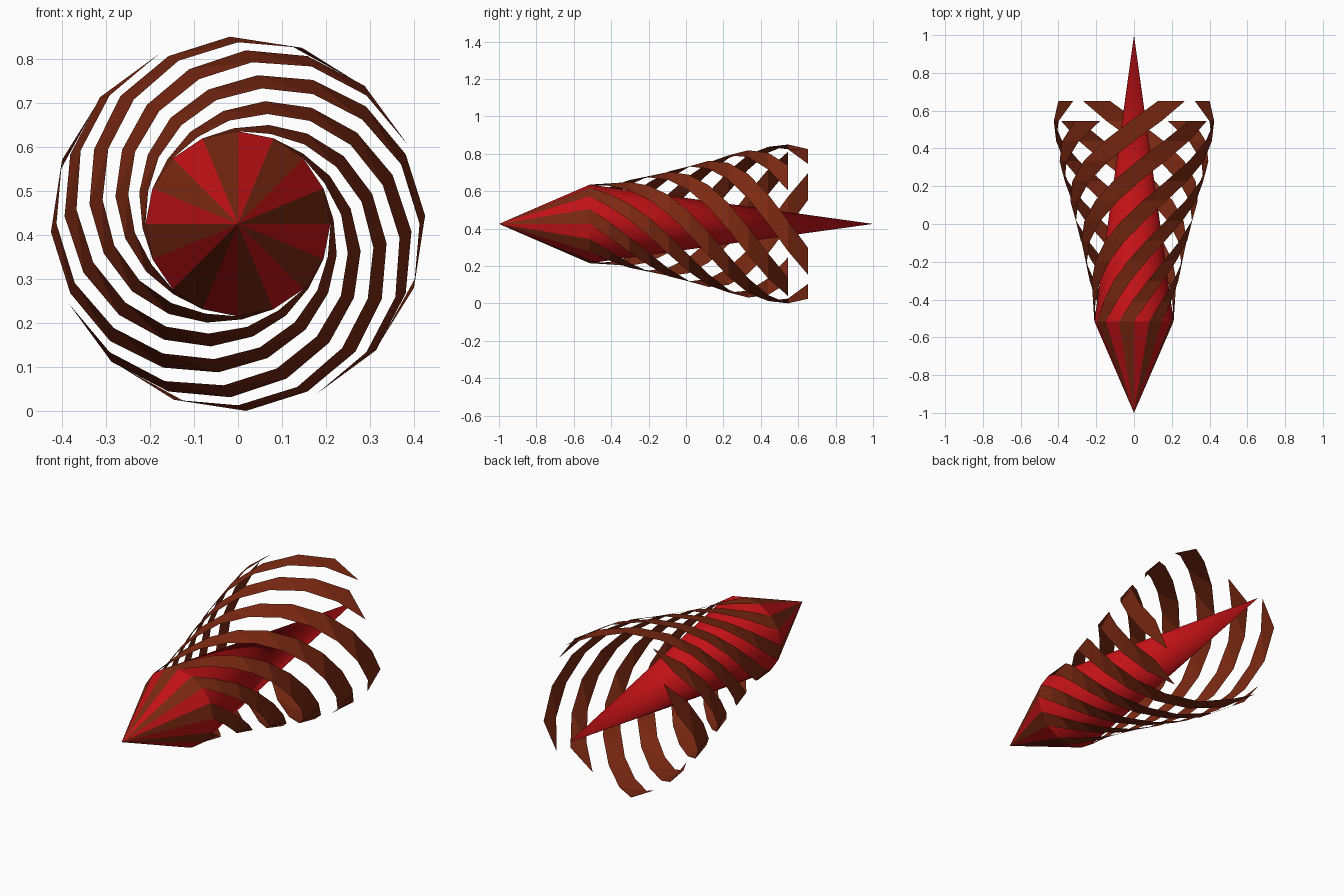
import bpy, bmesh, math

if "Cube" in bpy.data.objects:
    bpy.data.objects.remove(bpy.data.objects["Cube"])

CZ = 0.425            # height of the long axis
N = 16                # sides of the body
SHOULDER = -0.515     # where nose, core and ribbons meet
R0 = 0.21
STEP_Y, STEP_A = 0.106, math.radians(20)
# ribbon cage radius at each step along the axis
RADII = [0.21, 0.217, 0.235, 0.258, 0.285, 0.312,
         0.340, 0.368, 0.394, 0.412, 0.425, 0.42]


def material(name, rgb):
    m = bpy.data.materials.new(name)
    m.diffuse_color = (*rgb, 1)
    m.use_nodes = True
    m.node_tree.nodes["Principled BSDF"].inputs["Base Color"].default_value = m.diffuse_color
    return m


RED = material("red", (0.55, 0.006, 0.008))
BROWN = material("brown", (0.20, 0.022, 0.006))


def finish(bm, name, mats):
    me = bpy.data.meshes.new(name)
    bm.to_mesh(me)
    bm.free()
    for m in mats:
        me.materials.append(m)
    ob = bpy.data.objects.new(name, me)
    bpy.context.collection.objects.link(ob)
    return ob


def point(r, a, y):
    return (r * math.cos(a), y, CZ + r * math.sin(a))


def cone(name, tip_y, mats, smooth=False):
    bm = bmesh.new()
    ring = [bm.verts.new(point(R0, 2 * math.pi * i / N, SHOULDER)) for i in range(N)]
    tip = bm.verts.new((0, tip_y, CZ))
    for i in range(N):
        pair = [ring[i], ring[(i + 1) % N]]
        if tip_y > SHOULDER:
            pair.reverse()
        f = bm.faces.new(pair + [tip])
        f.material_index = i % len(mats)   # alternate stripes
        f.smooth = smooth
    return finish(bm, name, mats)


# striped nose and long red core
cone("nose_cone", -1.0, [BROWN, RED])
cone("core_spike", 1.0, [RED], smooth=True)


# eight spiral ribbons growing out of the brown nose stripes
def ribbon(k):
    bm = bmesh.new()
    steps = 11 if k % 2 == 0 else 10       # every other ribbon is shorter
    start = k * math.pi / 4
    width = 2 * math.pi / N
    last = None
    for i in range(steps + 1):
        a, y = start - i * STEP_A, SHOULDER + i * STEP_Y
        row = [bm.verts.new(point(RADII[i], a + s * width, y)) for s in (0, 1)]
        if last:
            bm.faces.new((last[0], row[0], row[1], last[1]))
        last = row
    bm.normal_update()
    # make the normals face away from the axis
    for f in bm.faces:
        c = f.calc_center_median()
        if f.normal.x * c.x + f.normal.z * (c.z - CZ) < 0:
            f.normal_flip()
    finish(bm, f"spiral_ribbon_{k + 1}", [BROWN])


for k in range(8):
    ribbon(k)
